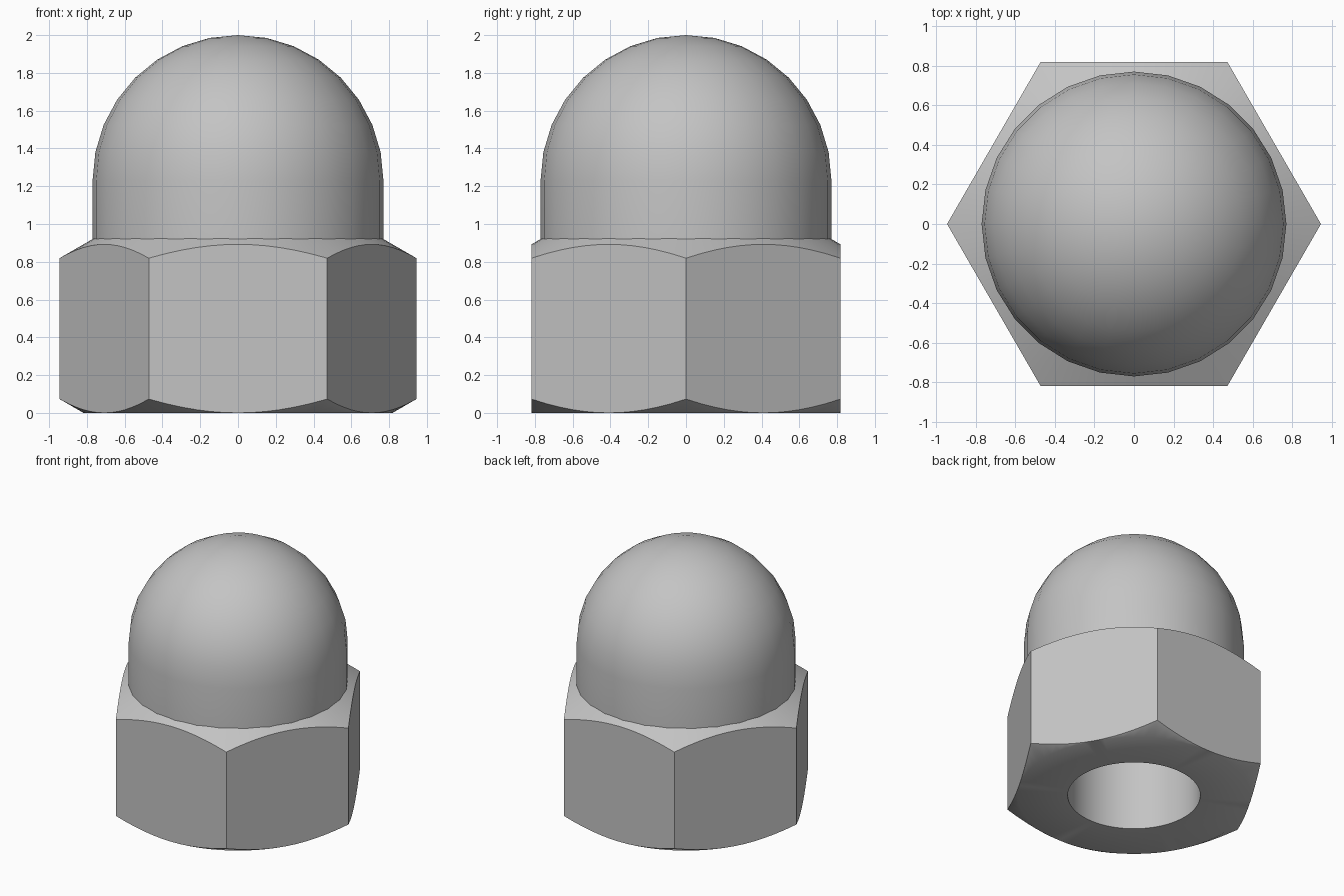
import bpy, bmesh, math

cube = bpy.data.objects.get("Cube")
if cube:
    bpy.data.objects.remove(cube, do_unlink=True)

APOTHEM = 0.818      # half the width across the flats
BORE = 0.465         # bore radius
DOME = 0.77          # dome radius
COLLAR = 0.92        # height where the dome meets the hexagon
SLOPE = math.tan(math.radians(30))

steel = bpy.data.materials.new("grey steel")
steel.use_nodes = True
GREY = (0.55, 0.55, 0.55, 1)
steel.diffuse_color = GREY
steel.node_tree.nodes["Principled BSDF"].inputs["Base Color"].default_value = GREY


def hex_radius(angle):
    """Distance from the axis to the hexagon, with corners on the x axis."""
    sector = math.radians(60)
    return APOTHEM / math.cos(angle % sector - sector / 2)


def lathe(name, profile, segments):
    """Turn a profile, given as a function of angle, around the z axis."""
    bm = bmesh.new()
    columns = []
    for i in range(segments):
        a = math.tau * i / segments
        columns.append([bm.verts.new((r * math.cos(a), r * math.sin(a), z))
                        for r, z in profile(a)])
    for i, near in enumerate(columns):
        far = columns[(i + 1) % segments]
        for k in range(len(near) - 1):
            bm.faces.new((near[k], far[k], far[k + 1], near[k + 1]))
    bmesh.ops.remove_doubles(bm, verts=bm.verts, dist=0.0005)
    mesh = bpy.data.meshes.new(name)
    bm.to_mesh(mesh)
    bm.free()
    mesh.materials.append(steel)
    obj = bpy.data.objects.new(name, mesh)
    bpy.context.collection.objects.link(obj)
    bpy.ops.object.select_all(action="DESELECT")
    obj.select_set(True)
    bpy.context.view_layer.objects.active = obj
    bpy.ops.object.shade_smooth_by_angle(angle=math.radians(40))
    return obj


# Hexagon with a blind bore and conical chamfers at both ends
def hex_profile(angle):
    r = hex_radius(angle)
    inner = DOME - 0.03
    return [(0, 1.6), (BORE, 1.45), (BORE, 0), (APOTHEM, 0),
            (r, (r - APOTHEM) * SLOPE),
            (r, COLLAR - (r - DOME) * SLOPE),
            (inner, COLLAR + (DOME - inner) * SLOPE)]


# Short cylinder closed by a half sphere
def dome_profile(angle):
    arc = [math.radians(90) * k / 8 for k in range(9)]
    return [(DOME, COLLAR)] + [(DOME * math.cos(t), 2 - DOME + DOME * math.sin(t))
                               for t in arc]


lathe("hex_body", hex_profile, 72)
lathe("dome_cap", dome_profile, 28)
